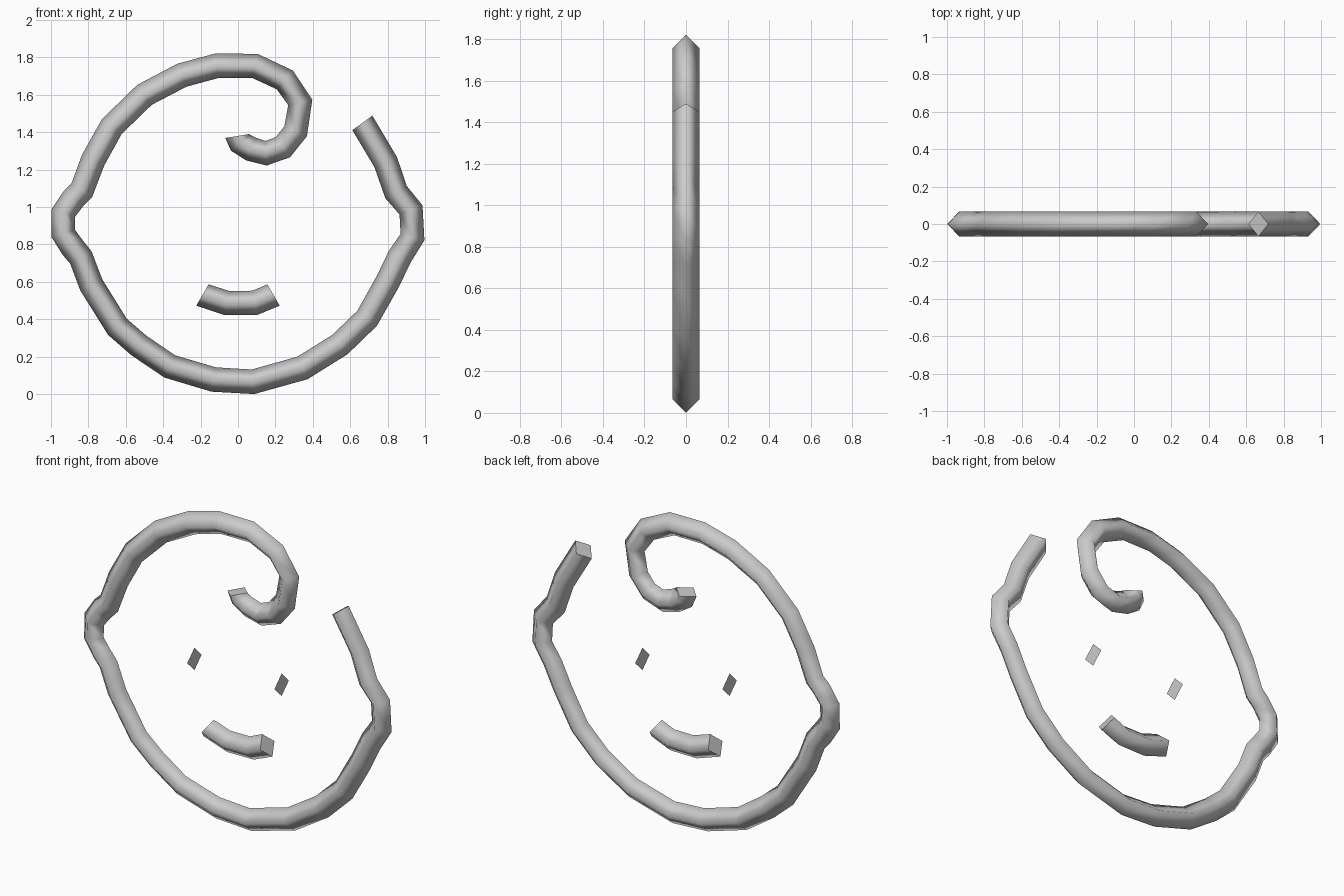
import bpy, bmesh
from mathutils import Vector

if "Cube" in bpy.data.objects:
    bpy.data.objects.remove(bpy.data.objects["Cube"])

R = 0.066  # half-diagonal of the diamond cross-section

grey = bpy.data.materials.new("light grey")
grey.diffuse_color = (0.6, 0.6, 0.6, 1)
grey.use_nodes = True
grey.node_tree.nodes["Principled BSDF"].inputs["Base Color"].default_value = grey.diffuse_color


def finish(name, bm):
    me = bpy.data.meshes.new(name)
    bm.to_mesh(me)
    bm.free()
    me.materials.append(grey)
    ob = bpy.data.objects.new(name, me)
    bpy.context.collection.objects.link(ob)


def tube(name, path, start_dir, end_dir):
    """Smooth four-sided tube swept along an x,z path, with flat end caps."""
    pts = [Vector((x, 0, z)) for x, z in path]
    bm = bmesh.new()
    rings = []
    for i, p in enumerate(pts):
        if i == 0:
            t = Vector((start_dir[0], 0, start_dir[1]))
        elif i == len(pts) - 1:
            t = Vector((end_dir[0], 0, end_dir[1]))
        else:
            t = (p - pts[i - 1]).normalized() + (pts[i + 1] - p).normalized()
        t.normalize()
        side = Vector((-t.z, 0, t.x)) * R
        depth = Vector((0, R, 0))
        rings.append([bm.verts.new(p + d) for d in (side, depth, -side, -depth)])
    for a, b in zip(rings, rings[1:]):
        for k in range(4):
            j = (k + 1) % 4
            bm.faces.new((a[k], a[j], b[j], b[k])).smooth = True
    for cap in (rings[0], rings[-1]):
        f = bm.faces.new(cap)
        for e in f.edges:
            e.smooth = False
    bmesh.ops.recalc_face_normals(bm, faces=bm.faces)
    finish(name, bm)


# Head outline: right temple, ear, chin, other ear, crown and curl of hair
tube("head_outline", [
    (0.665, 1.45), (0.79, 1.24), (0.845, 1.08), (0.925, 0.985), (0.933, 0.84),
    (0.865, 0.735), (0.80, 0.60), (0.69, 0.405), (0.545, 0.265), (0.345, 0.14),
    (0.08, 0.066), (-0.13, 0.078), (-0.365, 0.148), (-0.53, 0.26),
    (-0.645, 0.36), (-0.785, 0.585), (-0.84, 0.73), (-0.885, 0.785),
    (-0.935, 0.86), (-0.933, 0.97), (-0.88, 1.045), (-0.835, 1.09),
    (-0.775, 1.25), (-0.675, 1.43), (-0.50, 1.60), (-0.30, 1.705),
    (-0.115, 1.755), (0.09, 1.755), (0.25, 1.68), (0.333, 1.56),
    (0.308, 1.405), (0.24, 1.32), (0.15, 1.288), (0.07, 1.31),
    (0.012, 1.345), (-0.003, 1.38)], (0.59, -0.81), (-0.16, 0.98))

# Smiling mouth
tube("mouth", [(-0.19, 0.53), (-0.06, 0.487), (0.09, 0.488), (0.19, 0.53)],
     (0.86, -0.5), (0.86, 0.5))

# Eyes: thin upright diamonds seen edge-on from the front
for name, x in (("left_eye", -0.283), ("right_eye", 0.283)):
    bm = bmesh.new()
    bm.faces.new([bm.verts.new((x, y, 0.91 + z))
                  for y, z in ((R, 0), (0, R), (-R, 0), (0, -R))])
    finish(name, bm)
